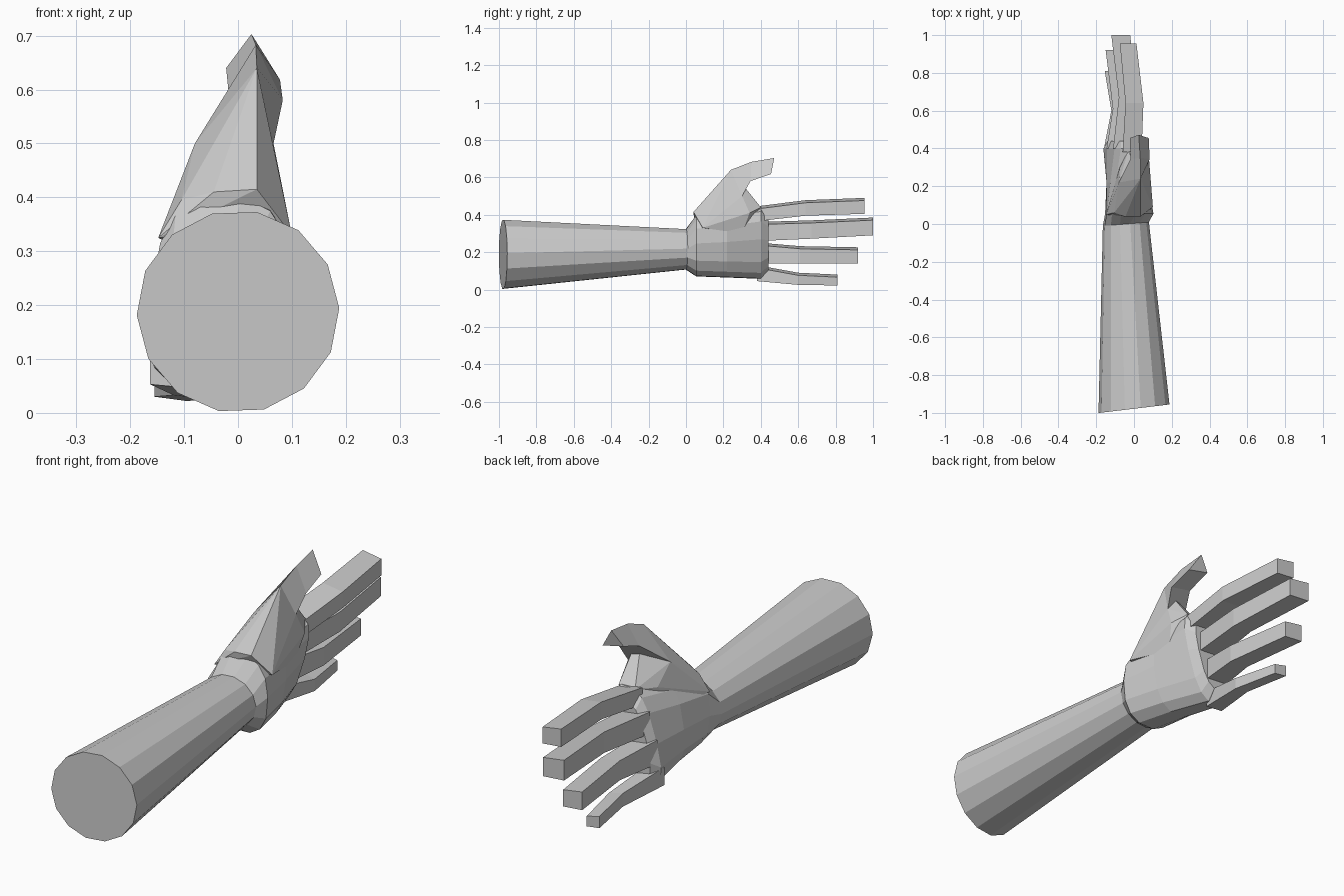
import bpy, bmesh, math

cube = bpy.data.objects.get("Cube")
if cube:
    bpy.data.objects.remove(cube, do_unlink=True)

grey = bpy.data.materials.new("plain grey")
grey.use_nodes = True
grey.diffuse_color = (0.6, 0.6, 0.6, 1)
grey.node_tree.nodes["Principled BSDF"].inputs["Base Color"].default_value = (0.6, 0.6, 0.6, 1)


def finish(name, bm):
    bmesh.ops.recalc_face_normals(bm, faces=bm.faces[:])
    mesh = bpy.data.meshes.new(name)
    bm.to_mesh(mesh)
    bm.free()
    mesh.materials.append(grey)
    obj = bpy.data.objects.new(name, mesh)
    bpy.context.collection.objects.link(obj)
    return obj


def loft(name, sections):
    """Skin a list of equal-length cross-sections and cap both ends."""
    bm = bmesh.new()
    rings = [[bm.verts.new(p) for p in s] for s in sections]
    n = len(rings[0])
    for a, b in zip(rings, rings[1:]):
        for i in range(n):
            j = (i + 1) % n
            bm.faces.new((a[i], a[j], b[j], b[i]))
    bm.faces.new(rings[0])
    bm.faces.new(rings[-1])
    return finish(name, bm)


def hull(name, points):
    bm = bmesh.new()
    for p in points:
        bm.verts.new(p)
    res = bmesh.ops.convex_hull(bm, input=bm.verts[:])
    loose = [v for v in bm.verts if not v.link_faces]
    bmesh.ops.delete(bm, geom=loose, context='VERTS')
    return finish(name, bm)


def ring(y, cx, cz, rx, rz, power=1.0, slant=0.0, lean=0.0):
    """14-sided section; slant tilts it in y, lean shifts x with height."""
    pts = []
    for k in range(14):
        a = math.radians(2) + k * math.tau / 14
        c, s = math.cos(a), math.sin(a)
        dx = rx * math.copysign(abs(c) ** power, c)
        dz = rz * math.copysign(abs(s) ** power, s)
        x = cx + dx + lean * dz
        pts.append((x, y + slant * dx, cz + dz))
    return pts


# Forearm flowing through the wrist into the palm and knuckles
loft("forearm_and_palm", [
    ring(-0.978, 0.0, 0.188, 0.188, 0.188, slant=0.12),
    ring(0.0, -0.043, 0.215, 0.122, 0.11, slant=0.08),
    ring(0.055, -0.025, 0.235, 0.128, 0.167, power=0.8),
    ring(0.22, -0.035, 0.24, 0.108, 0.178, power=0.75, lean=0.12),
    ring(0.40, -0.052, 0.25, 0.085, 0.195, power=0.7, lean=0.28),
    ring(0.44, -0.055, 0.25, 0.065, 0.150, power=0.7, lean=0.28),
])

# Fleshy thumb base and the web towards the first finger
thumb_root = [(0.035, 0.24, 0.64), (0.066, 0.30, 0.50), (-0.08, 0.22, 0.50)]
hull("thumb_base", thumb_root + [
    (0.035, 0.04, 0.415), (-0.045, 0.04, 0.41), (-0.105, 0.06, 0.395),
    (-0.148, 0.05, 0.325), (0.10, 0.09, 0.33), (0.08, 0.34, 0.41),
    (0.04, 0.40, 0.44), (-0.03, 0.39, 0.43), (-0.075, 0.30, 0.42),
    (-0.10, 0.22, 0.30), (0.06, 0.30, 0.30),
])

# Thumb: triangular section, ridge on top
loft("thumb", [
    thumb_root,
    [(0.033, 0.35, 0.683), (0.083, 0.345, 0.580), (-0.018, 0.345, 0.60)],
    [(0.025, 0.472, 0.703), (0.078, 0.455, 0.618), (-0.022, 0.455, 0.640)],
])


def finger(name, sections):
    """Square finger; each section is (y, x0, x1, z0, z1)."""
    loft(name, [[(x0, y, z0 + 0.008), (x1, y, z0), (x1, y, z1 - 0.014), (x0, y, z1)]
                for y, x0, x1, z0, z1 in sections])


finger("index_finger", [(0.38, -0.06, 0.04, 0.365, 0.445),
                        (0.64, -0.045, 0.05, 0.395, 0.478),
                        (0.955, -0.075, 0.013, 0.405, 0.49)])
finger("middle_finger", [(0.40, -0.11, 0.0, 0.26, 0.362),
                         (0.67, -0.08, 0.015, 0.272, 0.37),
                         (1.0, -0.12, -0.02, 0.29, 0.385)])
finger("ring_finger", [(0.40, -0.145, -0.04, 0.14, 0.25),
                       (0.61, -0.112, -0.02, 0.14, 0.232),
                       (0.92, -0.15, -0.06, 0.14, 0.226)])
finger("little_finger", [(0.38, -0.163, -0.08, 0.045, 0.13),
                         (0.60, -0.12, -0.055, 0.025, 0.09),
                         (0.81, -0.155, -0.095, 0.022, 0.08)])
